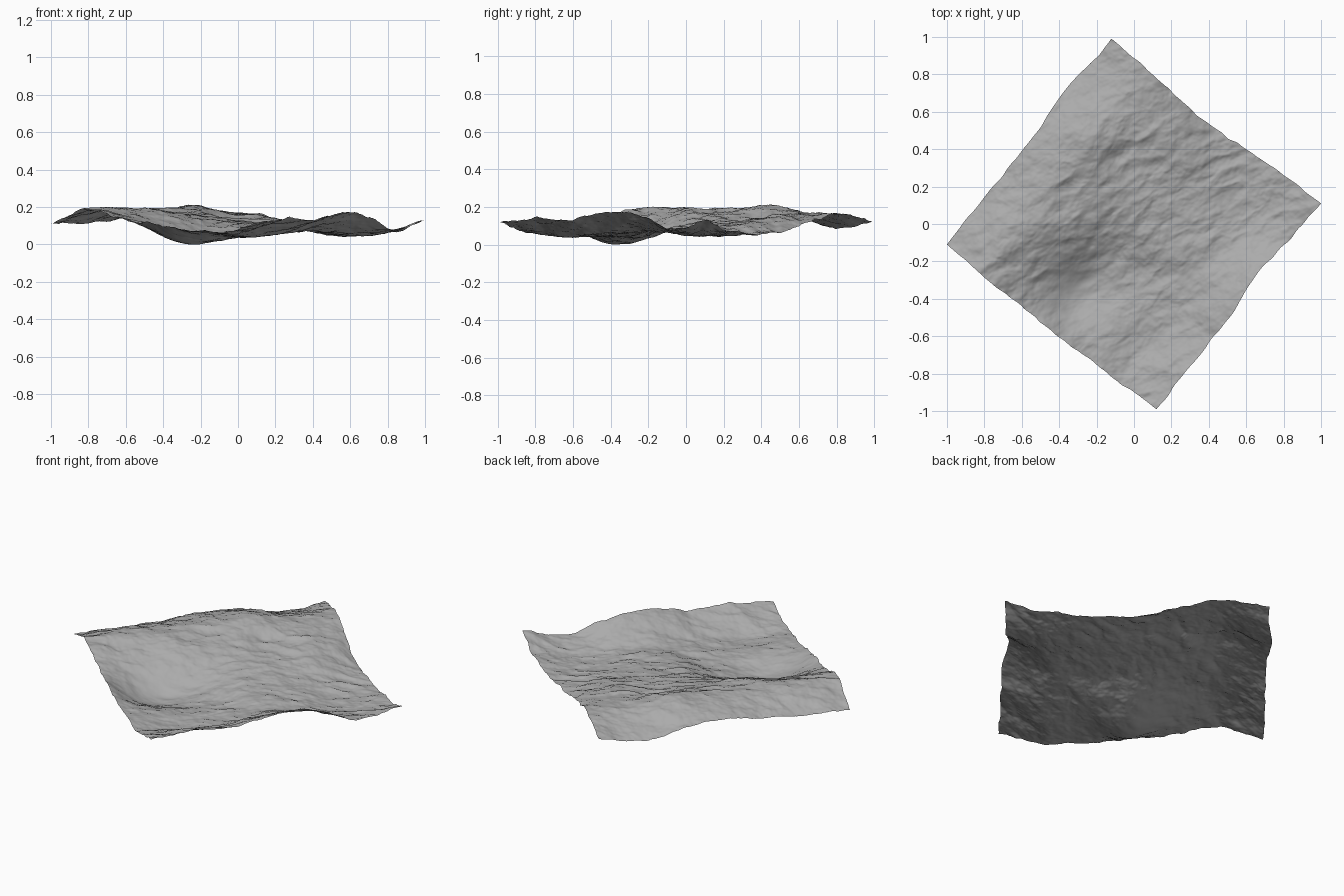
import bpy
import bmesh
import math
from mathutils import Vector, noise

default_cube = bpy.data.objects.get("Cube")
if default_cube:
    bpy.data.objects.remove(default_cube)

# Broad relief in hundredths: each row runs from the left corner side
# to the front corner side, rows step from the front edge to the back edge
RELIEF = [
    [11, 19, 14, 11, 8, 7, 12],
    [12, 20, 12, 1, 5, 5, 15],
    [13, 19, 15, 4, 4, 6, 13],
    [15, 20, 15, 10, 8, 8, 18],
    [13, 21, 14, 11, 8, 7, 15],
    [9, 16, 16, 11, 6, 5, 8],
    [12, 17, 13, 7, 6, 7, 13],
]
SPANS = len(RELIEF) - 1
CELLS = 200
LEFT_CORNER = Vector((-1, -0.11, 0))
ALONG_FRONT = Vector((1.12, -0.88, 0))
ALONG_SIDE = Vector((0.88, 1.1, 0))


def spline(values, t):
    """Smooth curve through evenly spaced values, t from 0 to 1."""
    i = min(int(t * SPANS), SPANS - 1)
    f = t * SPANS - i
    b, c = values[i], values[i + 1]
    a = values[i - 1] if i else 2 * b - c
    d = values[i + 2] if i + 2 <= SPANS else 2 * c - b
    return b + f * (c - a + f * (2 * a - 5 * b + 4 * c - d
                                 + f * (3 * (b - c) + d - a))) / 2


def bump(t, centre, width):
    return math.exp(-((t - centre) / width) ** 2)


def terrain_point(u, v):
    point = LEFT_CORNER + ALONG_FRONT * u + ALONG_SIDE * v
    height = spline([spline(row, u) for row in RELIEF], v) / 100

    # Rocky detail with slanting ridges, calmer in the basin
    across, along = u - 0.4 * v, v + 0.4 * u
    calm = 1 - 0.7 * bump(math.hypot(u - 0.48, v - 0.17), 0, 0.12)
    rough = noise.fractal(Vector((across * 9, along * 6, 3)), 0.7, 2.0, 6)
    crest = 0.3 - abs(noise.noise(Vector((across * 14, along * 7, 8))))
    height += calm * (0.011 * rough + 0.014 * crest)

    # Rock drifts sideways a little, giving a ragged outline and steep creases
    drift = noise.noise_vector(Vector((u * 6, v * 6, 5))) * 0.012
    drift += noise.noise_vector(Vector((across * 24, along * 14, 1))) * 0.007
    loose = min(1, 12 * max(u * (1 - u), v * (1 - v)))
    point += Vector((drift.x, drift.y, 0)) * loose * calm

    # Wandering outline
    side = ALONG_SIDE.normalized()
    front = ALONG_FRONT.normalized()
    point -= side * 0.04 * bump(u, 0.46, 0.2) * v ** 3
    point -= side * 0.02 * math.sin(math.pi * u) * (1 - v) ** 3
    point -= front * 0.03 * bump(v, 0.65, 0.15) * u ** 3
    point -= front * 0.02 * bump(v, 0.75, 0.15) * (1 - u) ** 3
    point.z = height
    return point


# Terrain sheet
mesh = bpy.data.meshes.new("terrain_sheet")
bm = bmesh.new()
bmesh.ops.create_grid(bm, x_segments=CELLS, y_segments=CELLS, size=0.5)
for vert in bm.verts:
    u = min(max(vert.co.x + 0.5, 0), 1)
    v = min(max(vert.co.y + 0.5, 0), 1)
    vert.co = terrain_point(u, v)

# Settle the lowest point on the ground
low = min(vert.co.z for vert in bm.verts)
for vert in bm.verts:
    vert.co.z -= low
for face in bm.faces:
    face.smooth = True
bm.normal_update()
bm.to_mesh(mesh)
bm.free()
terrain = bpy.data.objects.new("terrain_sheet", mesh)
bpy.context.collection.objects.link(terrain)

# Plain stone grey
stone = bpy.data.materials.new("stone_grey")
stone.use_nodes = True
grey = (0.41, 0.41, 0.41, 1)
stone.diffuse_color = grey
stone.node_tree.nodes["Principled BSDF"].inputs["Base Color"].default_value = grey
mesh.materials.append(stone)
